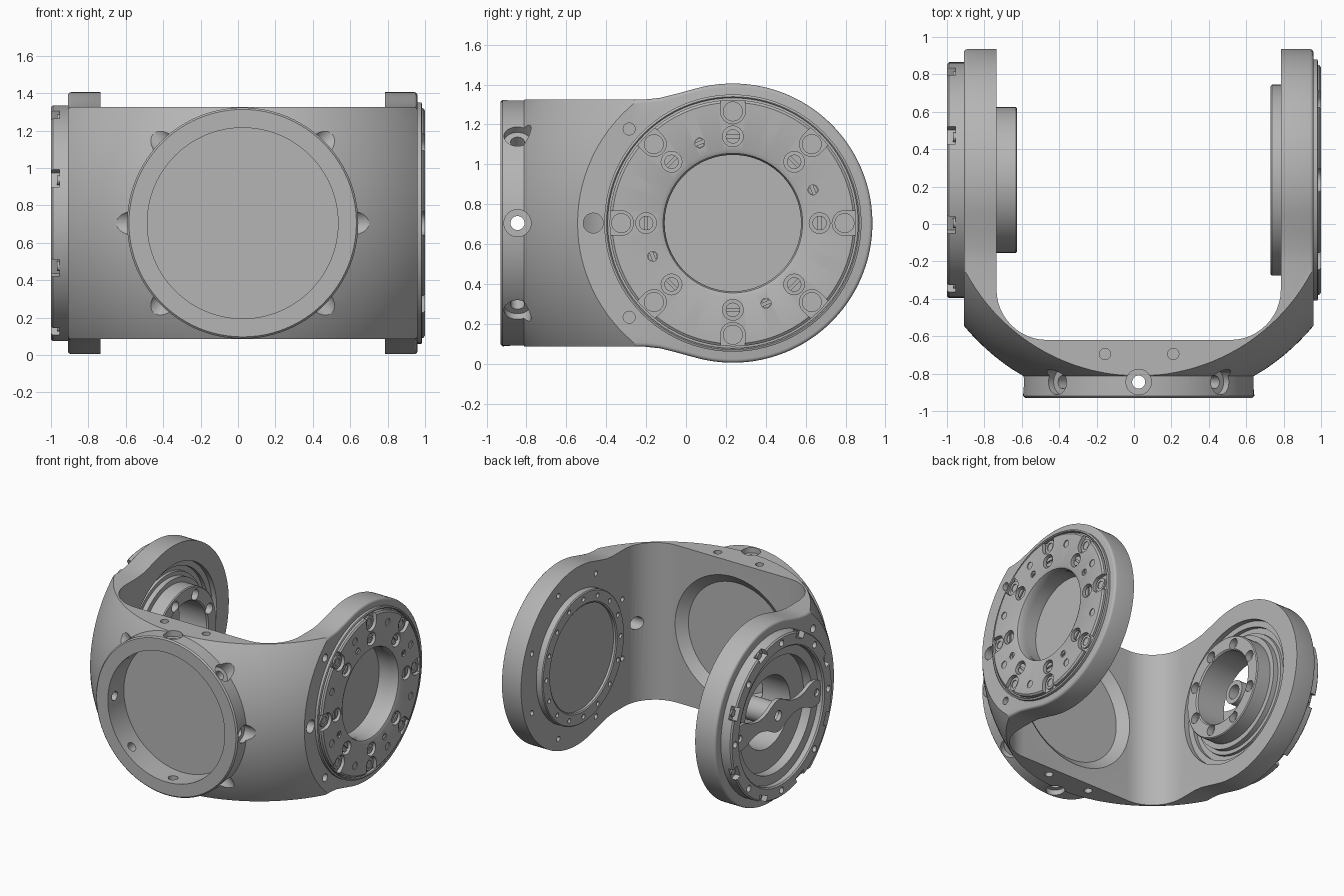
import bpy, bmesh
from math import sin, cos, pi, radians
from mathutils import Vector, Matrix

if "Cube" in bpy.data.objects:
    bpy.data.objects.remove(bpy.data.objects["Cube"])

# Everything is built around the crossing of the arm axis (x) and the flange axis (y)
CENTRE = Vector((0.025, 0.235, 0.705))
EIGHTHS = [i * pi / 4 for i in range(8)]
HALF_STEP = pi / 8

grey = bpy.data.materials.new("metal_grey")
grey.use_nodes = True
grey.diffuse_color = (0.46, 0.46, 0.46, 1)
grey.node_tree.nodes["Principled BSDF"].inputs["Base Color"].default_value = (0.46, 0.46, 0.46, 1)
parts = []


def make(name, bm, keep=True):
    bmesh.ops.recalc_face_normals(bm, faces=bm.faces)
    me = bpy.data.meshes.new(name)
    bm.to_mesh(me)
    bm.free()
    ob = bpy.data.objects.new(name, me)
    ob.location = CENTRE
    bpy.context.scene.collection.objects.link(ob)
    if keep:
        parts.append(ob)
    return ob


def cut(ob, bm, op='DIFFERENCE'):
    tool = make("cutter", bm, keep=False)
    tool.hide_render = True
    mod = ob.modifiers.new("cut", 'BOOLEAN')
    mod.operation, mod.solver, mod.object = op, 'EXACT', tool
    bpy.context.view_layer.update()
    deps = bpy.context.evaluated_depsgraph_get()
    me = bpy.data.meshes.new_from_object(ob.evaluated_get(deps))
    ob.modifiers.clear()
    ob.data = me
    bpy.data.objects.remove(tool)


def rod(bm, p, q, r, r2=None, seg=32):
    p, q = Vector(p), Vector(q)
    rot = (q - p).to_track_quat('Z', 'Y').to_matrix().to_4x4()
    bmesh.ops.create_cone(bm, cap_ends=True, segments=seg, radius1=r,
                          radius2=r if r2 is None else r2, depth=(q - p).length,
                          matrix=Matrix.Translation((p + q) / 2) @ rot)
    return bm


def polar(x, r, a):
    return Vector((x, r * cos(a), r * sin(a)))


def rods(x0, x1, ring, r, angles, seg=24):
    bm = bmesh.new()
    for a in angles:
        rod(bm, polar(x0, ring, a), polar(x1, ring, a), r, seg=seg)
    return bm


def box(bm, centre, size, spin=0):
    bmesh.ops.create_cube(bm, size=1, matrix=Matrix.Translation(centre)
                          @ Matrix.Rotation(spin, 4, 'X') @ Matrix.Diagonal((*size, 1)))


def prism(bm, pts, offset):
    face = bm.faces.new([bm.verts.new(p) for p in pts])
    new = bmesh.ops.extrude_face_region(bm, geom=[face])["geom"]
    bmesh.ops.translate(bm, vec=offset, verts=[v for v in new if isinstance(v, bmesh.types.BMVert)])


def lathe(profile, seg=96):
    bm = bmesh.new()
    loops = [[bm.verts.new(polar(x, r, 2 * pi * i / seg)) for i in range(seg)] for x, r in profile]
    for a, b in zip(loops, loops[1:] + loops[:1]):
        for i in range(seg):
            j = (i + 1) % seg
            bm.faces.new((a[i], a[j], b[j], b[i]))
    return bm


# Yoke body: side outline extruded across, trimmed by a sphere
half = [(0.7 * cos(radians(t)), 0.7 * sin(radians(t))) for t in range(2, 107, 2)]
half += [(-0.285, 0.648), (-0.365, 0.628), (-0.44, 0.62), (-1.165, 0.62)]
outline = half + [(y, -z) for y, z in reversed(half)]
bm = bmesh.new()
prism(bm, [(-0.935, y, z) for y, z in outline], (1.87, 0, 0))
rims = [e for e in bm.edges if abs(e.verts[0].co.x - e.verts[1].co.x) < 0.01]
bmesh.ops.bevel(bm, geom=rims, offset=0.018, segments=3, affect='EDGES', profile=0.5)
yoke = make("yoke_body", bm)
bm = bmesh.new()
bmesh.ops.create_uvsphere(bm, u_segments=128, v_segments=80, radius=1.217)
cut(yoke, bm, 'INTERSECT')

# Inner channel with rounded corners
R = 0.27
corner = [(0.76 - R + R * cos(t), -0.855 + R - R * sin(t)) for t in [i * pi / 24 for i in range(13)]]
channel = [(0.76, 1)] + corner
bm = bmesh.new()
prism(bm, [(x, y, -1) for x, y in channel + [(-x, y) for x, y in reversed(channel)]], (0, 0, 2))
cut(yoke, bm)

# Front flange, its bore and the dish behind it
bm = rod(bmesh.new(), (0, -1.155, 0), (0, -0.93, 0), 0.618, seg=96)
rod(bm, (0, -1.165, 0), (0, -1.155, 0), 0.608, 0.618, seg=96)
bmesh.ops.remove_doubles(bm, verts=bm.verts, dist=0.0001)
bmesh.ops.delete(bm, geom=[f for f in bm.faces if len(f.verts) > 4 and
                           abs(f.calc_center_median().y + 1.155) < 0.001], context='FACES_ONLY')
cut(yoke, bm, 'UNION')
cut(yoke, rod(bmesh.new(), (0, -1.3, 0), (0, -0.965, 0), 0.51, seg=96))
cut(yoke, rod(bmesh.new(), (0, -0.915, 0), (0, -0.80, 0), 0.43, 0.57, seg=96))

# Radial screw pockets and through holes in the flange
for r, inner, outer in ((0.068, 0.575, 1.0), (0.035, 0.45, 0.6)):
    bm = bmesh.new()
    for a in EIGHTHS:
        d = Vector((cos(a), 0, sin(a)))
        rod(bm, d * inner + Vector((0, -1.08, 0)), d * outer + Vector((0, -1.08, 0)), r)
    cut(yoke, bm)

# Small holes on the top, bottom and outer sides
bm = bmesh.new()
for s in (-1, 1):
    for x in (-0.18, 0.185):
        rod(bm, (x, -0.93, s * 0.57), (x, -0.93, s * 0.7), 0.03)
    for z in (-0.472, 0.472):
        rod(bm, (s * 0.85, -0.52, z), (s, -0.52, z), 0.03)
rod(bm, (0.5, -0.70, 0), (1.1, -0.70, 0), 0.05)
cut(yoke, bm)

# Openings and bolt holes in the two arms
cut(yoke, rod(bmesh.new(), (0.80, 0, 0), (1.1, 0, 0), 0.345, seg=96))
cut(yoke, rod(bmesh.new(), (-0.70, 0, 0), (-1.1, 0, 0), 0.46, seg=96))
for depth, r in ((0.80, 0.55), (0.83, 0.505)):
    cut(yoke, rod(bmesh.new(), (-0.7, 0, 0), (-depth, 0, 0), r, seg=96))
cut(yoke, rods(0.74, 0.79, 0.61, 0.02, [a + HALF_STEP for a in EIGHTHS]))

# Cover plate on the left arm
plate = make("cover_plate", lathe([(0.90, 0.342), (0.945, 0.342), (0.966, 0.35), (0.975, 0.37), (0.975, 0.605),
                                   (0.965, 0.618), (0.94, 0.618), (0.90, 0.618)]))
make("plate_rim", lathe([(0.92, 0.628), (0.955, 0.628), (0.96, 0.634), (0.955, 0.645), (0.92, 0.645)]))
bm = bmesh.new()
for a in EIGHTHS:
    u = [(0.56 - 0.062 * sin(t), 0.062 * cos(t)) for t in [i * pi / 12 for i in range(13)]]
    u = [(0.7, 0.062)] + u + [(0.7, -0.062)]
    prism(bm, [(0.945, r * cos(a) - w * sin(a), r * sin(a) + w * cos(a)) for r, w in u], (0.1, 0, 0))
cut(plate, bm)
cut(plate, rods(0.93, 1, 0.435, 0.052, EIGHTHS))
cut(plate, rods(0.968, 1, 0.53, 0.028, [a + HALF_STEP for a in EIGHTHS]))
quarter = [a + HALF_STEP for a in EIGHTHS[::2]]
cut(plate, rods(0.955, 1, 0.435, 0.025, quarter))

# Tab bolts with sockets, then slotted screws in the plate
bolts = make("tab_bolts", rods(0.93, 0.957, 0.56, 0.05, EIGHTHS))
cut(bolts, rods(0.95, 1, 0.56, 0.03, EIGHTHS))
for name, r, angles, top in (("slotted_screws", 0.036, EIGHTHS, 0.962),
                             ("slotted_pins", 0.023, quarter, 0.968)):
    screws = make(name, rods(0.92, top, 0.435, r, angles))
    bm = bmesh.new()
    for a in angles:
        box(bm, polar(top, 0.435, a), (0.02, r * 3, 0.014), a + pi / 2)
    cut(screws, bm)

# Raised cap on the inside of the left arm
cap = make("inner_cap", lathe([(0.78, 0.51), (0.712, 0.51), (0.705, 0.503), (0.705, 0.42), (0.712, 0.41),
                               (0.73, 0.41), (0.73, 0.001), (0.78, 0.001)]))
cut(cap, rods(0.68, 0.725, 0.462, 0.018, [i * pi / 8 for i in range(16)]))

# Bearing ring on the right arm with rim notches and bolt holes
ring = make("bearing_ring", lathe([(-0.90, 0.63), (-1.015, 0.63), (-1.025, 0.62), (-1.025, 0.535),
                                   (-1.015, 0.525), (-0.975, 0.525), (-0.975, 0.45), (-0.90, 0.45)]))
bm = bmesh.new()
for a in EIGHTHS:
    box(bm, polar(-1.025, 0.65, a + HALF_STEP), (0.09, 0.14, 0.10), a + HALF_STEP)
cut(ring, bm)
cut(ring, rods(-1.1, -0.99, 0.58, 0.025, EIGHTHS))
make("notch_bolts", rods(-0.96, -0.992, 0.60, 0.026, [a + HALF_STEP for a in EIGHTHS]))

# Hollow hub passing through the right arm
hub = make("inner_hub", lathe([(-0.657, 0.39), (-0.65, 0.383), (-0.65, 0.29), (-0.66, 0.28), (-0.90, 0.28),
                               (-0.90, 0.465), (-0.85, 0.465), (-0.81, 0.46), (-0.81, 0.43), (-0.77, 0.43),
                               (-0.77, 0.39)]))
cut(hub, rods(-0.6, -0.70, 0.325, 0.042, [a + HALF_STEP for a in EIGHTHS]))

# Lobed cross bar with a central tube
wave = [(-0.56 + 1.12 * i / 56) for i in range(57)]


def bar_width(y):
    if abs(y) > 0.46:
        return max(0.004, (0.1 ** 2 - (abs(y) - 0.46) ** 2) ** 0.5 if abs(y) < 0.559 else 0)
    return 0.085 + 0.04 * max(0, cos(y * 2 * pi / 0.46)) - 0.025 * max(0, -cos(y * 2 * pi / 0.46)) \
        - 0.025 * (abs(y) / 0.46)


bm = bmesh.new()
prism(bm, [(-0.965, y, bar_width(y)) for y in wave] + [(-0.965, y, -bar_width(y)) for y in reversed(wave)],
      (-0.03, 0, 0))
bar = make("cross_bar", bm)
cut(bar, rods(-0.9, -1.1, 0.48, 0.028, [0, pi]))
cut(bar, rod(bmesh.new(), (-0.9, 0, 0), (-1.1, 0, 0), 0.04))
make("centre_tube", lathe([(-0.97, 0.09), (-0.76, 0.09), (-0.76, 0.055), (-0.97, 0.055)], 48))

# Finish: one material, smooth curves with sharp edges
bpy.ops.object.select_all(action='DESELECT')
for ob in parts:
    ob.data.materials.clear()
    ob.data.materials.append(grey)
    ob.select_set(True)
bpy.context.view_layer.objects.active = parts[0]
bpy.ops.object.shade_smooth_by_angle(angle=radians(32))
